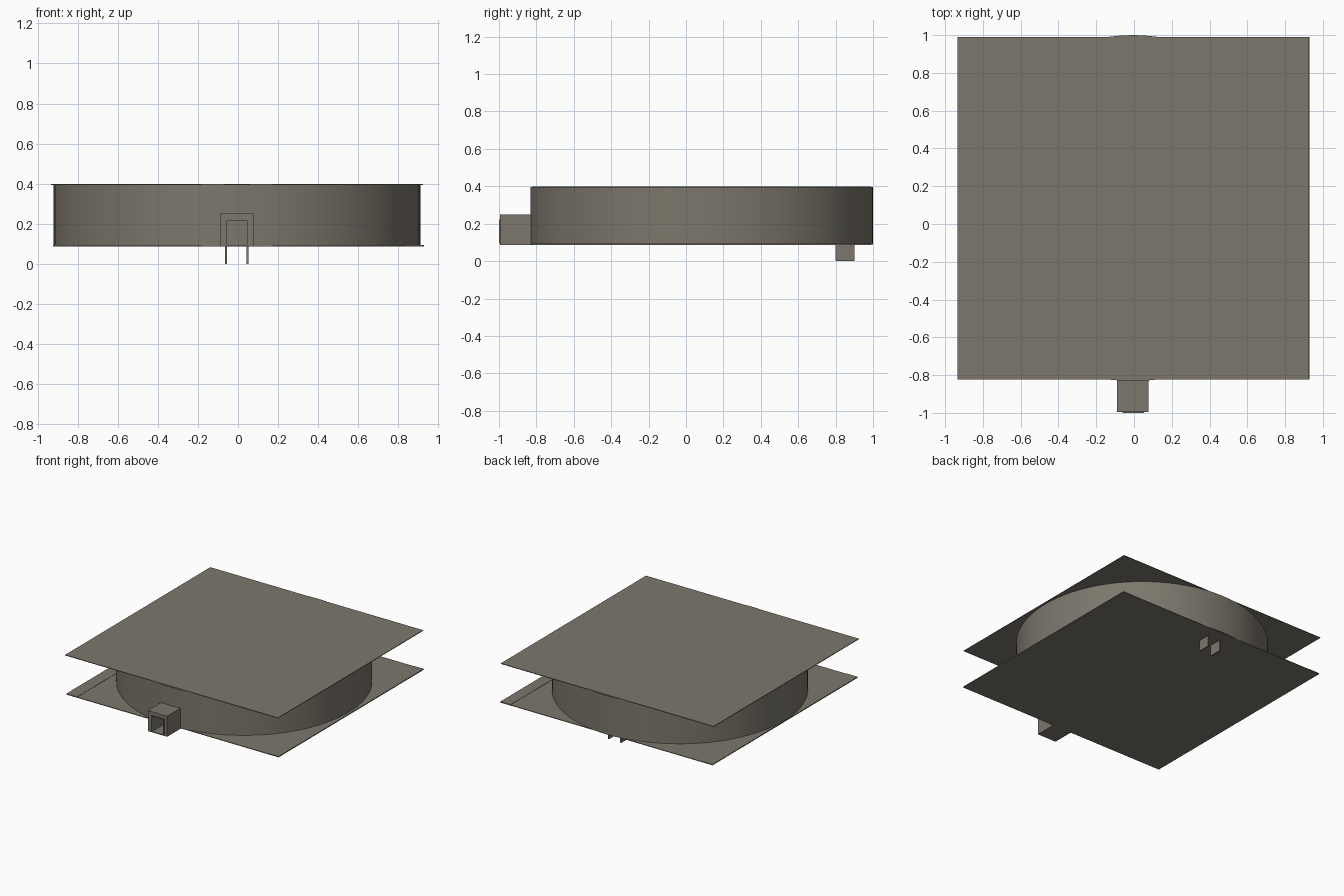
import bpy, bmesh, math

if "Cube" in bpy.data.objects:
    bpy.data.objects.remove(bpy.data.objects["Cube"])

mat = bpy.data.materials.new("warm_grey")
mat.diffuse_color = (0.205, 0.186, 0.151, 1)
mat.use_nodes = True
mat.node_tree.nodes["Principled BSDF"].inputs["Base Color"].default_value = mat.diffuse_color


def finish(name, bm):
    bmesh.ops.recalc_face_normals(bm, faces=bm.faces)
    me = bpy.data.meshes.new(name)
    bm.to_mesh(me)
    bm.free()
    me.materials.append(mat)
    ob = bpy.data.objects.new(name, me)
    bpy.context.collection.objects.link(ob)
    return ob


def box(name, x0, x1, y0, y1, z0, z1):
    bm = bmesh.new()
    bmesh.ops.create_cube(bm, size=1)
    for v in bm.verts:
        v.co.x = x1 if v.co.x > 0 else x0
        v.co.y = y1 if v.co.y > 0 else y0
        v.co.z = z1 if v.co.z > 0 else z0
    return finish(name, bm)


def frame(name, outer, inner, y0, y1):
    """Upside-down U shaped surround: (left, right, top) outside and inside."""
    zb = 0.094
    l, r, t = outer
    a, b, c = inner
    pts = [(l, zb), (l, t), (r, t), (r, zb), (b, zb), (b, c), (a, c), (a, zb)]
    bm = bmesh.new()
    face = bm.faces.new([bm.verts.new((x, y0, z)) for x, z in pts])
    ext = bmesh.ops.extrude_face_region(bm, geom=[face])
    for v in ext["geom"]:
        if isinstance(v, bmesh.types.BMVert):
            v.co.y = y1
    # the start face remains as the front cap
    return finish(name, bm)


# square floor and roof sheets
box("floor_sheet", -0.925, 0.93, -0.822, 0.99, 0.087, 0.092)
box("roof_sheet", -0.935, 0.925, -0.822, 0.99, 0.393, 0.398)

# narrow strips along both sides of the floor
box("floor_strip_left", -0.925, -0.83, -0.822, 0.99, 0.092, 0.094)
box("floor_strip_right", 0.84, 0.93, -0.822, 0.99, 0.092, 0.094)

# round drum wall
bm = bmesh.new()
bmesh.ops.create_cone(bm, cap_ends=True, segments=96,
                      radius1=0.916, radius2=0.916, depth=0.306)
bmesh.ops.translate(bm, verts=bm.verts, vec=(-0.005, 0.084, 0.242))
drum = finish("drum_wall", bm)
bpy.context.view_layer.objects.active = drum
drum.select_set(True)
bpy.ops.object.shade_smooth_by_angle(angle=math.radians(30))

# entrance porch with open doorway, thin floor and door lip
frame("porch", (-0.09, 0.077, 0.25), (-0.055, 0.045, 0.215), -0.994, -0.82)
box("porch_floor", -0.09, 0.077, -0.994, -0.822, 0.087, 0.094)
frame("door_lip", (-0.062, 0.052, 0.222), (-0.055, 0.045, 0.215), -1.0, -0.994)

# two thin feet under the back
for side, x in (("left", -0.06), ("right", 0.047)):
    box("foot_" + side, x - 0.005, x + 0.005, 0.8, 0.9, 0.0, 0.09)
